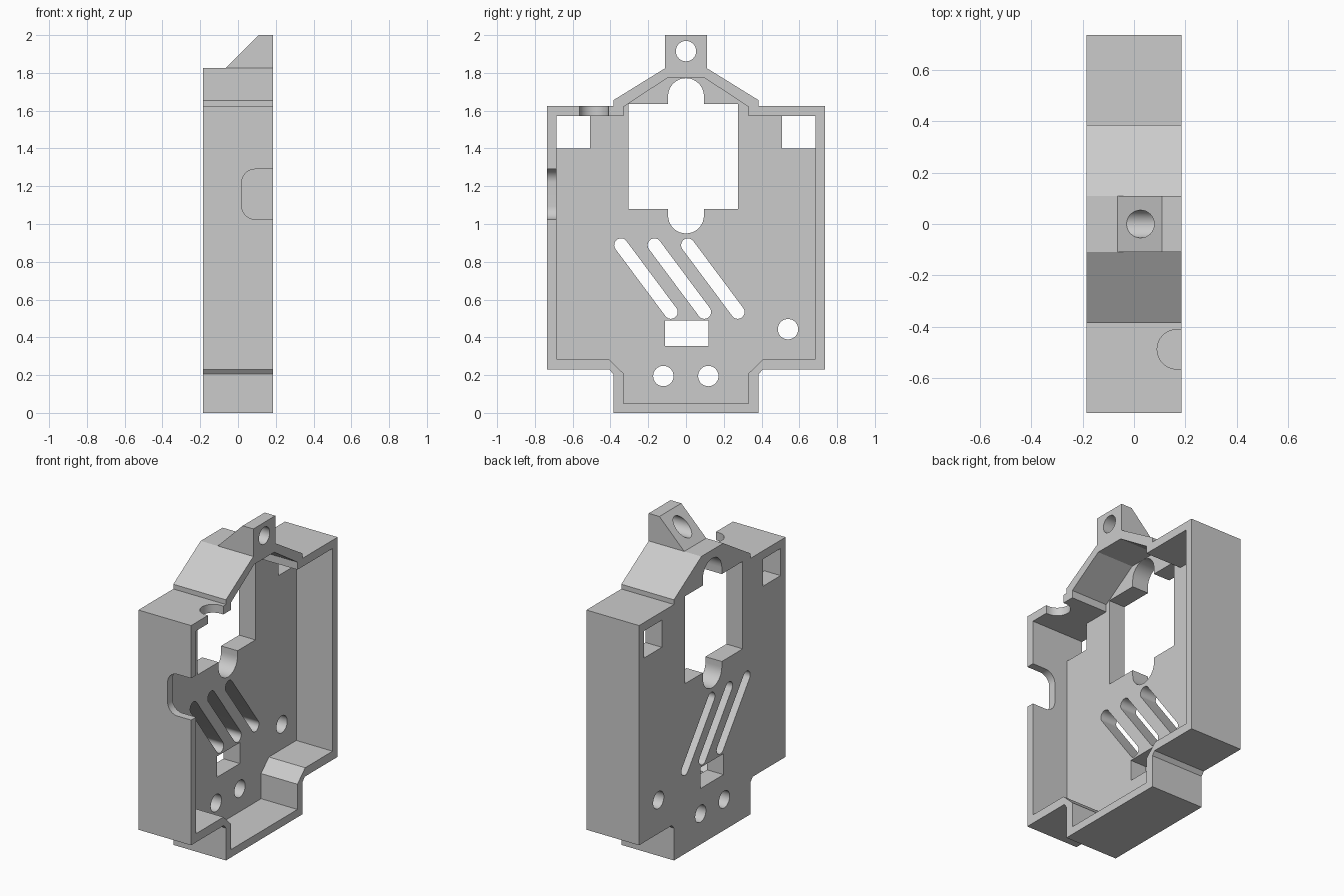
import bpy, bmesh, math
from math import pi, cos, sin
from mathutils import Vector

cube = bpy.data.objects.get("Cube")
if cube:
    bpy.data.objects.remove(cube, do_unlink=True)

grey = bpy.data.materials.new("plain_grey")
grey.use_nodes = True
grey.diffuse_color = (0.6, 0.6, 0.6, 1)
grey.node_tree.nodes["Principled BSDF"].inputs["Base Color"].default_value = (0.6, 0.6, 0.6, 1)

BACK, OPEN, FLOOR = -0.185, 0.185, -0.07


def prism(name, pts, lo, hi, axis="x"):
    """Extrude a 2D profile along an axis; x: (y, z), y: (x, z), z: (x, y)."""
    place = {"x": lambda p, d: (d, p[0], p[1]),
             "y": lambda p, d: (p[0], d, p[1]),
             "z": lambda p, d: (p[0], p[1], d)}[axis]
    bm = bmesh.new()
    face = bm.faces.new([bm.verts.new(place(p, lo)) for p in pts])
    top = bmesh.ops.extrude_face_region(bm, geom=[face])
    move = Vector(place((0, 0), hi - lo))
    bmesh.ops.translate(bm, vec=move,
                        verts=[g for g in top["geom"] if isinstance(g, bmesh.types.BMVert)])
    bmesh.ops.recalc_face_normals(bm, faces=bm.faces)
    mesh = bpy.data.meshes.new(name)
    bm.to_mesh(mesh)
    bm.free()
    mesh.materials.append(grey)
    ob = bpy.data.objects.new(name, mesh)
    bpy.context.collection.objects.link(ob)
    return ob


def mirrored(half):
    """Close a right-hand profile with its left-hand mirror image."""
    return half + [(-y, z) for y, z in reversed(half)]


def rect(a, b, c, d):
    return [(a, c), (b, c), (b, d), (a, d)]


def arc(cx, cy, r, start, end, n=16):
    return [(cx + r * cos(start + (end - start) * i / n),
             cy + r * sin(start + (end - start) * i / n)) for i in range(n + 1)]


def circle(cx, cy, r):
    return arc(cx, cy, r, 0, 2 * pi, 32)[:-1]


def slot(a, b, r):
    t = math.atan2(b[1] - a[1], b[0] - a[0])
    return arc(*b, r, t - pi / 2, t + pi / 2) + arc(*a, r, t + pi / 2, t + 3 * pi / 2)


def carve(ob, cutters):
    """Subtract cutters, bake the result and smooth the round walls."""
    bpy.context.view_layer.objects.active = ob
    for cutter in cutters:
        cutter.hide_render = True
        mod = ob.modifiers.new("cut", "BOOLEAN")
        mod.operation, mod.solver, mod.object = "DIFFERENCE", "EXACT", cutter
        bpy.ops.object.modifier_apply(modifier=mod.name)
        bpy.data.objects.remove(cutter, do_unlink=True)
    bpy.ops.object.select_all(action="DESELECT")
    ob.select_set(True)
    bpy.ops.object.shade_smooth_by_angle(angle=math.radians(20))


# Open tray: outer outline with the inner pocket removed
outer = mirrored([(0.385, 0), (0.385, 0.205), (0.405, 0.23), (0.735, 0.23), (0.735, 1.625),
                  (0.385, 1.625), (0.385, 1.655), (0.11, 1.825)])
inner = mirrored([(0.332, 0.05), (0.332, 0.21), (0.41, 0.285), (0.685, 0.285), (0.685, 1.572),
                  (0.332, 1.572), (0.332, 1.62), (0.1, 1.772)])
tray = prism("tray", outer, BACK, OPEN)
cutters = [prism("pocket", inner, FLOOR, 0.3)]


def floor_hole(name, pts):
    cutters.append(prism(name, pts, -0.3, FLOOR + 0.02))


# Large window with a rounded notch above and below
window = ([(-0.305, 1.08)] + arc(0, 1.045, 0.095, -pi, 0).copy())
window = [(-0.305, 1.08), (-0.095, 1.08)] + arc(0, 1.045, 0.095, pi, 2 * pi) \
    + [(0.095, 1.08), (0.275, 1.08), (0.275, 1.635), (0.095, 1.635)] \
    + arc(0, 1.677, 0.095, 0, pi) + [(-0.095, 1.635), (-0.305, 1.635)]
floor_hole("window", window)

# Corner openings, slanted vents, connector opening and screw holes
floor_hole("corner_opening_a", rect(-0.685, -0.507, 1.4, 1.572))
floor_hole("corner_opening_b", rect(0.507, 0.685, 1.4, 1.572))
for i in range(3):
    shift = 0.177 * i
    floor_hole("vent", slot((-0.344 + shift, 0.888), (-0.08 + shift, 0.534), 0.036))
floor_hole("connector_opening", rect(-0.112, 0.118, 0.355, 0.488))
for y, z in ((-0.12, 0.195), (0.118, 0.195), (0.54, 0.443)):
    floor_hole("screw_hole", circle(y, z, 0.054))

# Rounded notch in the front side wall
side = [(0.3, 1.025), (0.3, 1.29)] + arc(0.09, 1.22, 0.07, pi / 2, pi) \
    + arc(0.09, 1.095, 0.07, pi, 3 * pi / 2)
cutters.append(prism("side_notch", side, -0.9, -0.6, "y"))

# Half-round notch in the top wall
top = [(0.3, -0.565), (0.3, -0.411)] + arc(0.167, -0.488, 0.077, pi / 2, 3 * pi / 2)
cutters.append(prism("top_notch", top, 1.5, 1.7, "z"))
carve(tray, cutters)

# Wedge-shaped hanging lug with a through hole
lug = prism("hanging_lug", [(-0.065, 1.825), (OPEN, 1.825), (OPEN, 2.0), (0.11, 2.0)],
            -0.11, 0.11, "y")
carve(lug, [prism("lug_hole", circle(0, 1.915, 0.054), -0.3, 0.3)])
